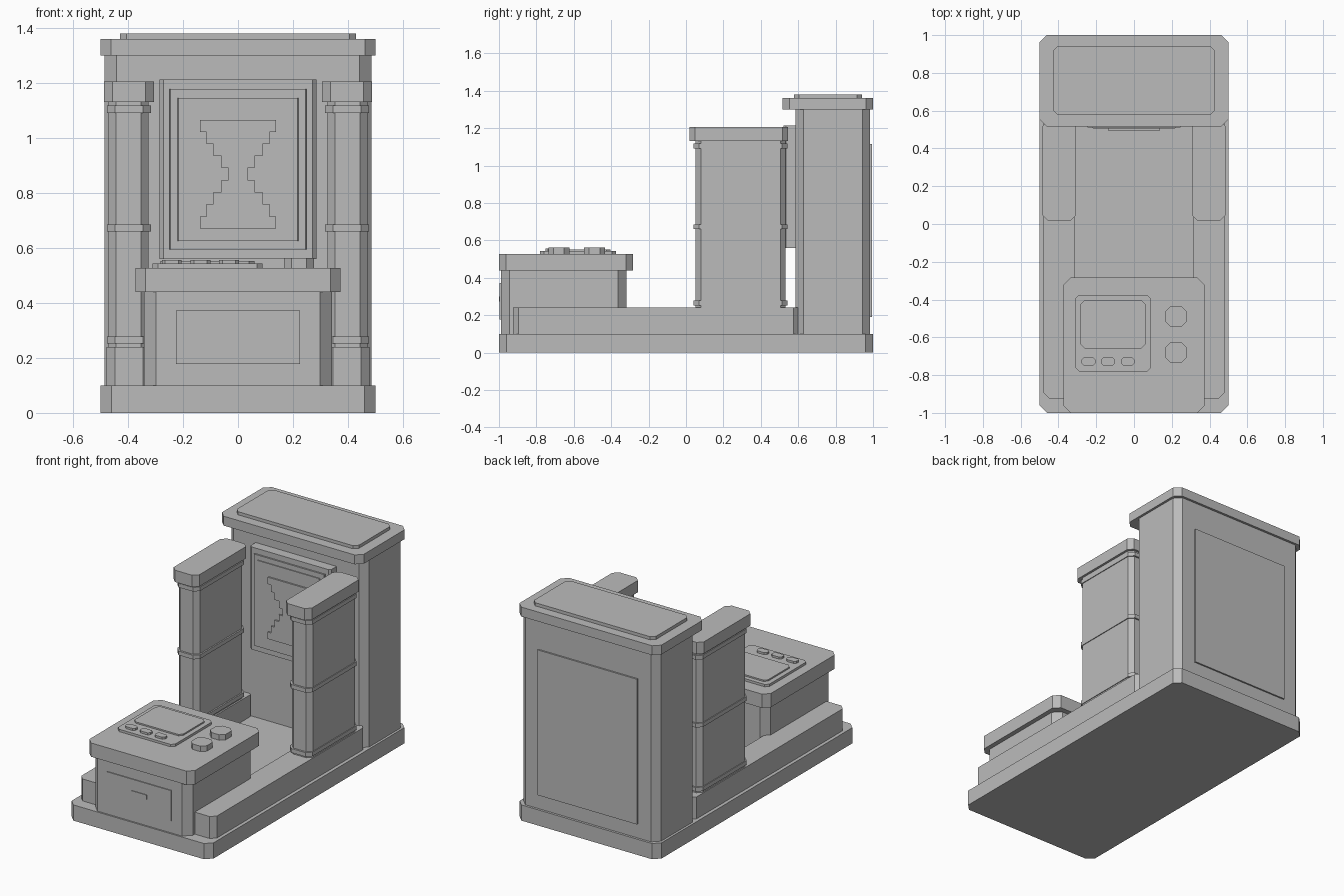
import bpy
import bmesh

cube = bpy.data.objects.get("Cube")
if cube:
    bpy.data.objects.remove(cube, do_unlink=True)

grey = bpy.data.materials.new("plain_grey")
grey.use_nodes = True
grey.diffuse_color = (0.5, 0.5, 0.5, 1)
grey.node_tree.nodes["Principled BSDF"].inputs["Base Color"].default_value = grey.diffuse_color


def prism(name, outline, direction):
    """Extrude a closed outline of 3D points along a direction."""
    bm = bmesh.new()
    face = bm.faces.new([bm.verts.new(p) for p in outline])
    ext = bmesh.ops.extrude_face_region(bm, geom=[face])
    moved = [v for v in ext["geom"] if isinstance(v, bmesh.types.BMVert)]
    bmesh.ops.translate(bm, verts=moved, vec=direction)
    bmesh.ops.recalc_face_normals(bm, faces=bm.faces[:])
    mesh = bpy.data.meshes.new(name)
    bm.to_mesh(mesh)
    bm.free()
    mesh.materials.append(grey)
    obj = bpy.data.objects.new(name, mesh)
    bpy.context.collection.objects.link(obj)
    return obj


def block(name, x, y, z, c=0.0):
    """Box over three ranges, with its upright corners cut by c."""
    (x0, x1), (y0, y1), (z0, z1) = x, y, z
    if c:
        pts = [(x0 + c, y0), (x1 - c, y0), (x1, y0 + c), (x1, y1 - c),
               (x1 - c, y1), (x0 + c, y1), (x0, y1 - c), (x0, y0 + c)]
    else:
        pts = [(x0, y0), (x1, y0), (x1, y1), (x0, y1)]
    return prism(name, [(px, py, z0) for px, py in pts], (0, 0, z1 - z0))


def wide(name, half, y, z, c=0.0):
    return block(name, (-half, half), y, z, c)


# Base and rear tower
wide("base", 0.5, (-1, 1), (0, 0.1), 0.04)
wide("tower", 0.485, (0.585, 0.985), (0.1, 1.3), 0.042)
wide("tower_cap", 0.5, (0.515, 1), (1.3, 1.36), 0.038)
wide("tower_top_plate", 0.43, (0.578, 0.94), (1.36, 1.38), 0.025)
wide("back_panel", 0.35, (0.98, 0.995), (0.19, 1.115))

# Framed display on the tower front
wide("display_frame", 0.285, (0.522, 0.6), (0.56, 1.213), 0.013)
wide("display_inner_frame", 0.25, (0.512, 0.55), (0.595, 1.178), 0.004)
wide("display_screen", 0.22, (0.506, 0.55), (0.625, 1.147), 0.003)

# Stepped hourglass emblem
steps = [0.138, 0.115, 0.09, 0.06, 0.035]
rows = steps + steps[-2::-1]
row_height, bottom = 0.0437, 0.672
edge = []
for i, half in enumerate(rows):
    edge += [(half, bottom + i * row_height), (half, bottom + (i + 1) * row_height)]
outline = edge + [(-px, pz) for px, pz in reversed(edge)]
prism("hourglass_emblem", [(px, 0.496, pz) for px, pz in outline], (0, 0.03, 0))

# Side rails and pillars, mirrored left and right
for side, s in (("left", 1), ("right", -1)):
    def span(a, b):
        return tuple(sorted((s * a, s * b)))
    block(side + "_rail", span(0.315, 0.478), (-0.925, 0.605), (0.1, 0.24), 0.03)
    block(side + "_pillar", span(0.325, 0.472), (0.052, 0.532), (0.24, 1.135), 0.028)
    for label, z in (("lower", 0.252), ("middle", 0.66), ("upper", 1.092)):
        block(f"{side}_pillar_{label}_band", span(0.316, 0.477), (0.04, 0.542),
              (z, z + 0.026), 0.03)
    block(side + "_pillar_cap", span(0.306, 0.487), (0.018, 0.546), (1.132, 1.207), 0.03)

# Front console
wide("console_body", 0.343, (-0.99, -0.318), (0.1, 0.44), 0.045)
wide("console_top", 0.373, (-1, -0.284), (0.44, 0.528), 0.037)
wide("console_front_panel", 0.225, (-0.996, -0.97), (0.178, 0.372))
wide("console_handle", 0.055, (-1, -0.97), (0.272, 0.3))

# Control pad, buttons and knobs on the console
block("control_pad", (-0.312, 0.09), (-0.78, -0.375), (0.528, 0.543), 0.02)
block("control_screen", (-0.282, 0.06), (-0.658, -0.404), (0.54, 0.552), 0.02)
for i in range(3):
    x = -0.277 + 0.104 * i
    block(f"button_{i + 1}", (x, x + 0.072), (-0.75, -0.706), (0.54, 0.556), 0.012)
for label, y in (("rear", -0.49), ("front", -0.68)):
    block(label + "_knob", (0.167, 0.277), (y - 0.056, y + 0.056), (0.528, 0.563), 0.027)
